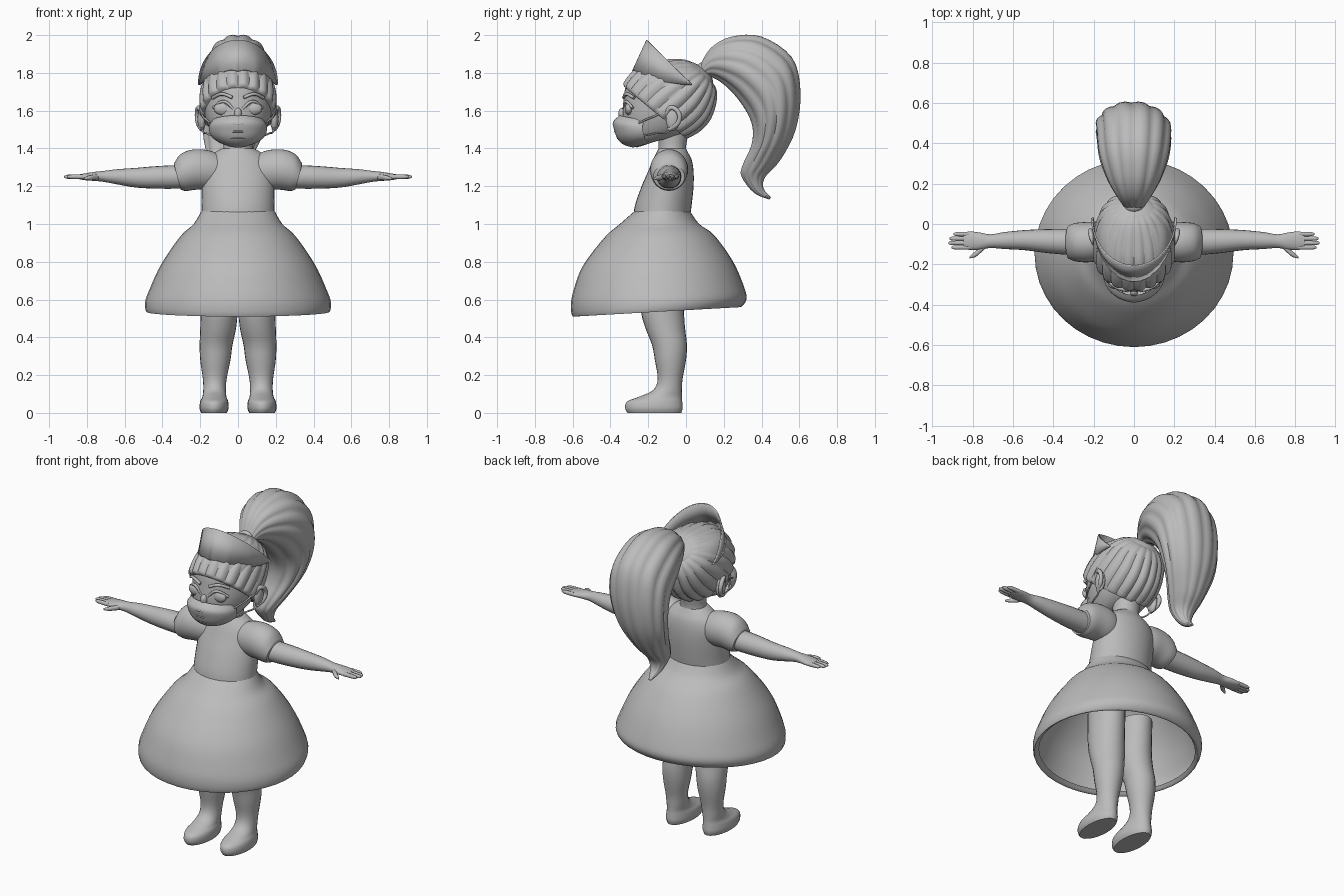
import bpy, bmesh
from math import sin, cos, pi, radians
from mathutils import Vector

cube = bpy.data.objects.get("Cube")
if cube:
    bpy.data.objects.remove(cube)

grey = bpy.data.materials.new("plain grey")
grey.use_nodes = True
COLOUR = (0.5, 0.5, 0.5, 1)
grey.diffuse_color = COLOUR
grey.node_tree.nodes["Principled BSDF"].inputs["Base Color"].default_value = COLOUR


def finish(name, bm, angle=50):
    bmesh.ops.recalc_face_normals(bm, faces=bm.faces)
    mesh = bpy.data.meshes.new(name)
    bm.to_mesh(mesh)
    bm.free()
    mesh.materials.append(grey)
    obj = bpy.data.objects.new(name, mesh)
    bpy.context.collection.objects.link(obj)
    bpy.ops.object.select_all(action='DESELECT')
    obj.select_set(True)
    bpy.context.view_layer.objects.active = obj
    bpy.ops.object.shade_smooth_by_angle(angle=radians(angle))
    return obj


def cut(yf, zf, yb, zb, hw, x=0):
    """Section from a front point to a back point, with a half width."""
    f, b = Vector((x, yf, zf)), Vector((x, yb, zb))
    return (f + b) / 2, Vector((hw, 0, 0)), (b - f) / 2


def level(z, yf, yb, hw, x=0):
    return cut(yf, z, yb, z, hw, x)


def across(x, y, z, ry, rz, lean=0):
    """Section of a limb that runs sideways."""
    return Vector((x, y, z)), Vector((0, ry, 0)), Vector((lean, 0, rz))


def spline(a, b, c, d, t):
    return b + 0.5 * t * (c - a + t * (2 * a - 5 * b + 4 * c - d + t * (3 * (b - c) + d - a)))


def loft(name, sections, n=32, steps=4, ridges=0, depth=0, caps=True, arc=None, side=1):
    """Smooth skin through oval sections; arc keeps only the front part."""
    rows, last = [], len(sections) - 1
    for i in range(last):
        quad = [sections[max(0, min(last, i + k))] for k in (-1, 0, 1, 2)]
        for s in range(steps + (i == last - 1)):
            rows.append([spline(*(q[k] for q in quad), s / steps) for k in range(3)])
    bm = bmesh.new()
    rings = []
    for c, u, v in rows:
        ring = []
        for j in range(n + (1 if arc else 0)):
            a = -pi / 2 + (arc * (2 * j / n - 1) if arc else 2 * pi * j / n)
            r = 1 + depth * (abs(sin(ridges * a / 2)) - 0.5)
            p = c + r * (u * cos(a) + v * sin(a))
            ring.append(bm.verts.new((p.x * side, p.y, p.z)))
        rings.append(ring)
    for lo, hi in zip(rings, rings[1:]):
        for j in range(n):
            k = j + 1 if arc else (j + 1) % n
            bm.faces.new((lo[j], lo[k], hi[k], hi[j]))
    if caps and not arc:
        bm.faces.new(rings[0])
        bm.faces.new(rings[-1])
    return finish(name, bm)


def ball(name, place, size):
    bm = bmesh.new()
    bmesh.ops.create_uvsphere(bm, u_segments=20, v_segments=12, radius=1)
    bmesh.ops.scale(bm, vec=size, verts=bm.verts)
    bmesh.ops.translate(bm, vec=place, verts=bm.verts)
    return finish(name, bm)


def tube(name, points, radius):
    curve = bpy.data.curves.new(name, 'CURVE')
    curve.dimensions = '3D'
    curve.bevel_depth = radius
    curve.bevel_resolution = 2
    curve.use_fill_caps = True
    line = curve.splines.new('BEZIER')
    line.bezier_points.add(len(points) - 1)
    for bp, p in zip(line.bezier_points, points):
        bp.co = p
        bp.handle_left_type = bp.handle_right_type = 'AUTO'
    curve.materials.append(grey)
    obj = bpy.data.objects.new(name, curve)
    bpy.context.collection.objects.link(obj)
    return obj


# Dress and neck
loft("skirt", [
    cut(-.27, 1.07, .02, 1.07, .193), cut(-.35, 1.0, .07, 1.0, .235),
    cut(-.43, .93, .15, .94, .305), cut(-.545, .78, .25, .8, .405),
    cut(-.595, .65, .31, .66, .468), cut(-.61, .57, .32, .60, .492),
    cut(-.60, .51, .29, .56, .485), cut(-.57, .53, .27, .575, .46)], n=40, caps=False)
loft("bodice", [
    level(1.03, -.28, .02, .195), level(1.1, -.27, .03, .193), level(1.2, -.235, .04, .193),
    level(1.28, -.2, .04, .19), level(1.34, -.175, .03, .165), level(1.38, -.155, .01, .12),
    level(1.4, -.145, 0, .085)])
loft("neck", [level(1.35, -.15, .01, .09), level(1.41, -.145, 0, .076),
              level(1.5, -.15, .02, .08)])

# Head
loft("head", [
    cut(-.26, 1.405, -.12, 1.45, .04), cut(-.3, 1.43, -.04, 1.465, .10),
    cut(-.33, 1.5, .05, 1.51, .15), cut(-.337, 1.58, .11, 1.6, .18),
    cut(-.33, 1.66, .14, 1.7, .185), cut(-.315, 1.74, .14, 1.77, .182),
    cut(-.26, 1.82, .1, 1.82, .15), cut(-.16, 1.86, .04, 1.855, .08)])
ball("nose", (0, -.338, 1.585), (.02, .02, .03))

# Swept-back hair gathered at the tie
loft("hair", [
    cut(.07, 1.835, .12, 1.77, .04), cut(0, 1.868, .158, 1.72, .11),
    cut(-.1, 1.87, .16, 1.65, .165), cut(-.2, 1.855, .13, 1.56, .19),
    cut(-.275, 1.81, .08, 1.5, .2), cut(-.325, 1.75, .025, 1.465, .197),
    cut(-.325, 1.725, 0, 1.455, .185)], n=120, ridges=20, depth=.06)
ball("hair_tie", (0, .085, 1.805), (.05, .035, .05))
loft("ponytail", [
    cut(.08, 1.77, .07, 1.83, .04), cut(.13, 1.78, .13, 1.93, .08),
    cut(.2, 1.74, .24, 1.99, .13), cut(.27, 1.67, .4, 1.99, .17),
    cut(.33, 1.58, .56, 1.88, .183), cut(.355, 1.5, .605, 1.7, .178, -.01),
    cut(.345, 1.41, .58, 1.5, .15, -.03), cut(.3, 1.31, .5, 1.34, .1, -.05),
    cut(.295, 1.25, .42, 1.25, .065, -.06), cut(.36, 1.165, .41, 1.19, .035, -.06),
    cut(.44, 1.13, .45, 1.14, .008, -.06)], n=72, ridges=12, depth=.07)

# Curved headpiece: a thin sheet that rises to a peak in front
bm = bmesh.new()
edge = []
for j in range(41):
    t = j / 20 - 1
    a = t * pi / 2
    rise = cos(a)
    top = bm.verts.new((.212 * sin(a), .03 - .24 * rise, 1.74 + .235 * rise))
    scallop = .01 * abs(sin(6 * a))
    low = bm.verts.new((.205 * sin(a), .03 - .315 * rise, 1.735 + .075 * rise ** 2 + scallop * rise))
    edge.append((top, low))
for (a, b), (c, d) in zip(edge, edge[1:]):
    bm.faces.new((a, b, d, c))
headpiece = finish("headpiece", bm)
thick = headpiece.modifiers.new("thickness", 'SOLIDIFY')
thick.thickness = .008

# Face mask with pleats
loft("mask", [
    cut(-.352, 1.575, -.1, 1.52, .135), cut(-.386, 1.54, -.1, 1.505, .152),
    cut(-.378, 1.49, -.1, 1.49, .152), cut(-.362, 1.45, -.1, 1.47, .137),
    cut(-.33, 1.42, -.1, 1.46, .11), cut(-.28, 1.405, -.1, 1.45, .07)],
    arc=radians(95))
for z, y in ((1.53, -.384), (1.49, -.377), (1.455, -.362)):
    tube("mask_pleat", [(.11 * sin(a), -.23 + (y + .23) * cos(a), z)
                        for a in (-1.2, -.6, 0, .6, 1.2)], .005)

for s, tag in ((1, "left"), (-1, "right")):
    # Eyes, brows, ears and mask straps
    ball(tag + "_eye", (.078 * s, -.302, 1.61), (.05, .022, .034))
    tube(tag + "_upper_eyelid", [(.024 * s, -.328, 1.61), (.075 * s, -.32, 1.648),
                                 (.132 * s, -.282, 1.615)], .008)
    tube(tag + "_eyebrow", [(.03 * s, -.33, 1.67), (.085 * s, -.315, 1.688),
                            (.135 * s, -.275, 1.668)], .009)
    ball(tag + "_ear", (.192 * s, -.07, 1.555), (.022, .037, .062))
    tube(tag + "_ear_rim", [(.19 * s, -.09, 1.50), (.212 * s, -.04, 1.54),
                            (.216 * s, -.04, 1.59), (.205 * s, -.08, 1.615),
                            (.19 * s, -.105, 1.585)], .013)
    tube(tag + "_mask_strap", [(.148 * s, -.25, 1.535), (.182 * s, -.18, 1.565),
                               (.198 * s, -.1, 1.585), (.19 * s, -.085, 1.5),
                               (.165 * s, -.16, 1.48), (.13 * s, -.24, 1.465)], .005)

    # Puff sleeve, arm and hand
    loft(tag + "_sleeve", [
        across(.1, -.085, 1.28, .08, .09), across(.16, -.085, 1.287, .095, .104),
        across(.23, -.09, 1.288, .1, .106, .01), across(.29, -.09, 1.272, .095, .097, .015),
        across(.322, -.09, 1.25, .083, .068, .018)], side=s)
    loft(tag + "_arm", [
        across(.29, -.09, 1.25, .066, .063), across(.42, -.085, 1.247, .06, .06),
        across(.54, -.08, 1.245, .05, .052), across(.64, -.082, 1.25, .042, .04),
        across(.71, -.085, 1.252, .034, .029), across(.76, -.085, 1.252, .042, .024),
        across(.81, -.083, 1.25, .046, .018), across(.845, -.082, 1.25, .04, .012)],
        n=20, side=s)
    for k, tip in enumerate((.895, .915, .92, .905)):
        y = -.05 - .022 * k
        loft(tag + "_finger", [across(.815, y, 1.25, .012, .013),
                               across(tip - .02, y, 1.25, .011, .011),
                               across(tip, y, 1.25, .004, .004)], n=10, side=s)
    loft(tag + "_thumb", [across(.735, -.105, 1.25, .014, .016),
                          across(.78, -.145, 1.245, .016, .014),
                          across(.815, -.166, 1.24, .005, .006)], n=10, side=s)

    # Leg and foot in one skin
    loft(tag + "_leg", [
        level(0, -.31, -.025, .068, .127), level(.025, -.322, -.018, .077, .127),
        level(.06, -.312, -.02, .074, .126), level(.085, -.25, -.022, .064, .125),
        level(.12, -.175, -.022, .06, .124), level(.18, -.15, -.018, .063, .123),
        level(.28, -.165, 0, .08, .12), level(.36, -.18, .005, .087, .116),
        level(.45, -.215, -.005, .095, .105), level(.55, -.24, -.01, .098, .1),
        level(.75, -.25, 0, .095, .1)], n=24, side=s)
